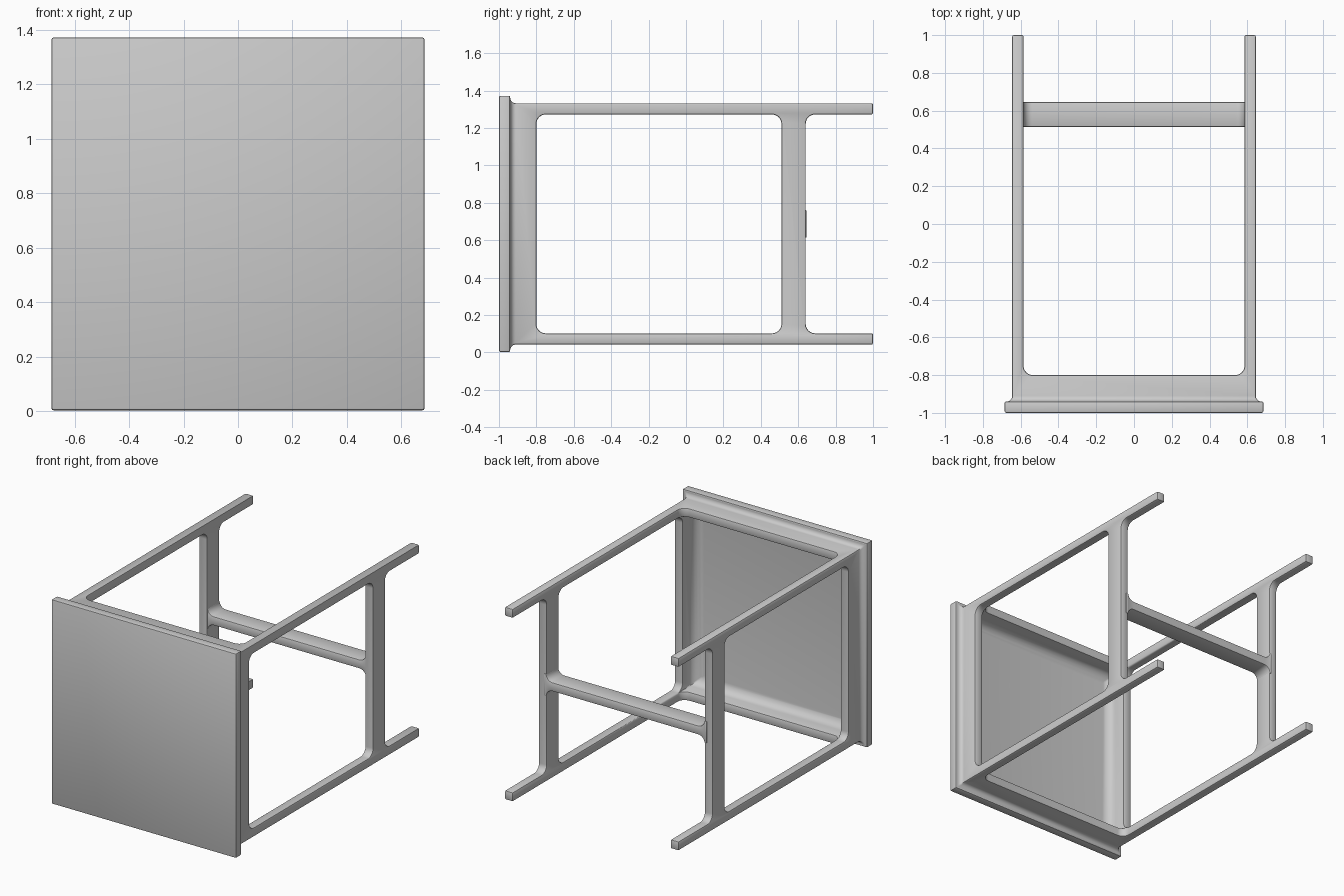
import bpy, bmesh, math

if "Cube" in bpy.data.objects:
    bpy.data.objects.remove(bpy.data.objects["Cube"])

ZC = 0.6875                    # height of the table's long axis
PLATE, LEG, INNER = 0.685, 0.645, 0.585   # half widths


def make_object(name, bm):
    bmesh.ops.recalc_face_normals(bm, faces=bm.faces)
    me = bpy.data.meshes.new(name)
    bm.to_mesh(me)
    bm.free()
    ob = bpy.data.objects.new(name, me)
    bpy.context.collection.objects.link(ob)
    return ob


def square_loft(name, rings):
    """Solid of square sections along y; rings are (y, half width)."""
    bm = bmesh.new()
    loops = [[bm.verts.new((sx * h, y, ZC + sz * h))
              for sx, sz in ((-1, -1), (1, -1), (1, 1), (-1, 1))] for y, h in rings]
    for a, b in zip(loops, loops[1:]):
        for i in range(4):
            j = (i + 1) % 4
            bm.faces.new((a[i], a[j], b[j], b[i]))
    bm.faces.new(loops[0])
    bm.faces.new(loops[-1])
    return make_object(name, bm)


def prism(name, pts, place, lo, hi):
    """Extrude a 2D outline; place(u, v, w) maps it into space."""
    bm = bmesh.new()
    a, b = ([bm.verts.new(place(u, v, w)) for u, v in pts] for w in (lo, hi))
    for i in range(len(pts)):
        j = (i + 1) % len(pts)
        bm.faces.new((a[i], a[j], b[j], b[i]))
    bm.faces.new(a)
    bm.faces.new(b)
    return make_object(name, bm)


def arc(cx, cy, r, start, end, n=8):
    return [(cx + r * math.cos(math.radians(start + (end - start) * i / n)),
             cy + r * math.sin(math.radians(start + (end - start) * i / n)))
            for i in range(n + 1)]


def opening(y0, y1, r=0.05, open_end=False):
    """Rounded opening between two legs, in (y, across)."""
    h = INNER
    pts = arc(y0 + r, h - r, r, 90, 180) + arc(y0 + r, -h + r, r, 180, 270)
    if open_end:
        return pts + [(y1, -h), (y1, h)]
    return pts + arc(y1 - r, -h + r, r, 270, 360) + arc(y1 - r, h - r, r, 0, 90)


def finish(ob, width):
    m = ob.modifiers.new("edges", 'BEVEL')
    m.width, m.segments = width, 2
    m.limit_method, m.angle_limit = 'ANGLE', math.radians(35)
    m.use_clamp_overlap = False
    bpy.ops.object.select_all(action='DESELECT')
    ob.select_set(True)
    bpy.context.view_layer.objects.active = ob
    for mod in list(ob.modifiers):
        bpy.ops.object.modifier_apply(modifier=mod.name)
    bpy.ops.object.shade_smooth_by_angle(angle=math.radians(35))


# Table top, coved apron and legs as one solid block
outer_cove = [(-p[0] - 0.91, 0.675 - p[1]) for p in arc(0, 0, 0.03, 0, 90, 5)]
frame = square_loft("table_frame", [(-1, PLATE), (-0.94, PLATE)] + outer_cove + [(1, LEG)])

# Hollow inside with a coved floor, then the openings between the legs
inner_cove = [(-0.88 - p[0], INNER - 0.06 + p[1]) for p in arc(0, 0, 0.06, 0, 90, 5)]
cutters = [
    square_loft("hollow_cutter", inner_cove + [(1.2, INNER)]),
    prism("side_window_cutter", opening(-0.80, 0.51), lambda u, v, w: (w, u, ZC + v), -1, 1),
    prism("side_foot_cutter", opening(0.64, 1.3, open_end=True),
          lambda u, v, w: (w, u, ZC + v), -1, 1),
    prism("open_side_cutter", opening(-0.80, 1.4, open_end=True),
          lambda u, v, w: (v, u, ZC + w), -1, 1),
]
for c in cutters:
    m = frame.modifiers.new(c.name, 'BOOLEAN')
    m.operation, m.solver, m.object = 'DIFFERENCE', 'EXACT', c
    c.hide_render = True
finish(frame, 0.008)
for c in cutters:
    bpy.data.objects.remove(c)

# Middle stretcher joining the two side stretchers, filleted at its ends
t, r, e = 0.03, 0.045, INNER
right_end = (arc(e - r, -t - r, r, 90, 0) + [(e + 0.02, -t - r), (e + 0.02, t + r)]
             + arc(e - r, t + r, r, 0, -90))
left_end = [(-x, -z) for x, z in right_end]
stretcher = prism("middle_stretcher", right_end + left_end,
                  lambda u, v, w: (u, w, ZC + v), 0.513, 0.645)
finish(stretcher, 0.008)
